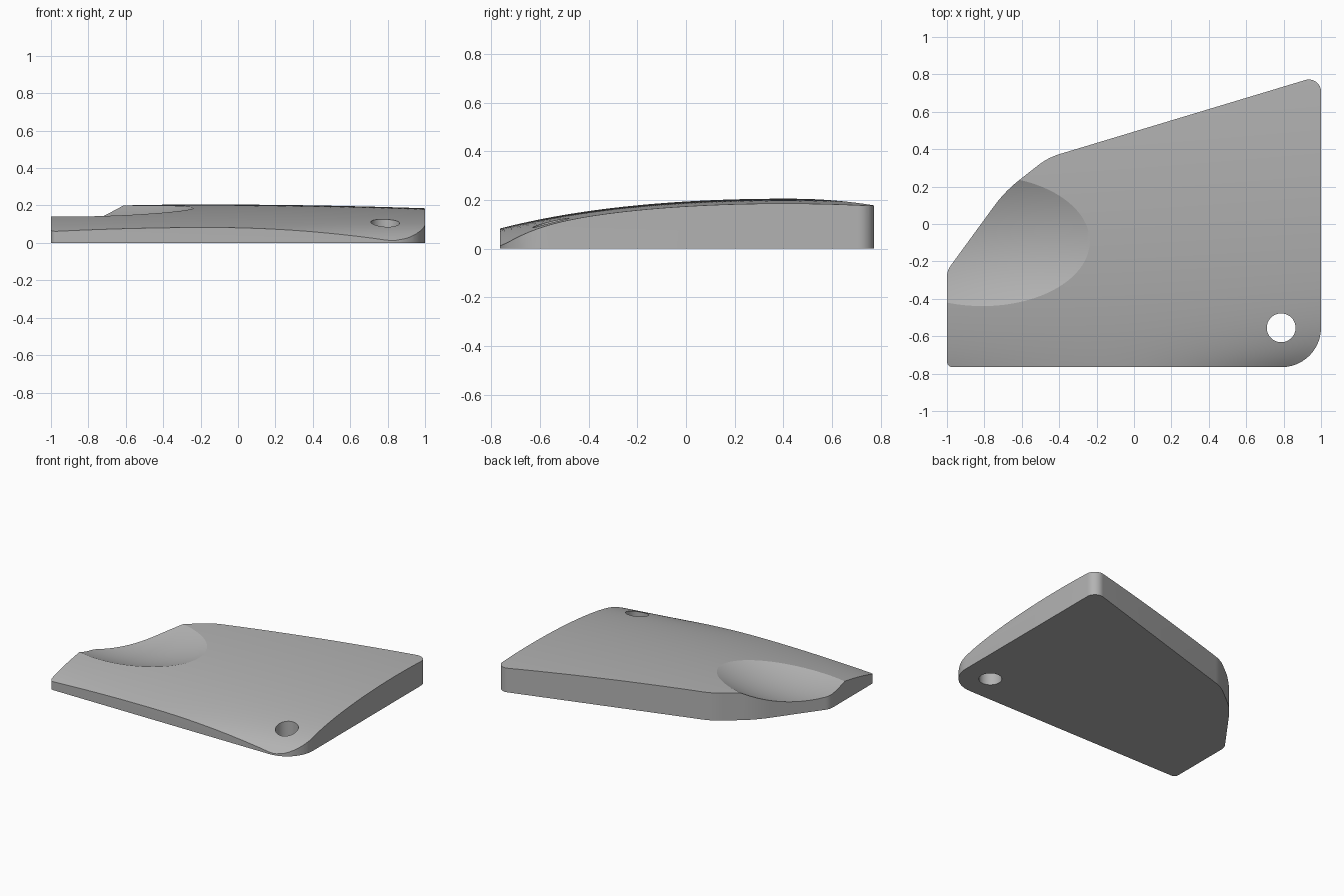
import bpy, bmesh, math
from mathutils import Vector, Matrix

old = bpy.data.objects.get("Cube")
if old:
    bpy.data.objects.remove(old, do_unlink=True)


def make_object(name, bm):
    bmesh.ops.recalc_face_normals(bm, faces=bm.faces)
    mesh = bpy.data.meshes.new(name)
    bm.to_mesh(mesh)
    bm.free()
    obj = bpy.data.objects.new(name, mesh)
    bpy.context.collection.objects.link(obj)
    return obj


def rounded_outline(corners, steps=12):
    """Replace each (x, y, radius) corner by a tangent arc."""
    points = []
    for i, (x, y, r) in enumerate(corners):
        p = Vector((x, y))
        a = (Vector(corners[i - 1][:2]) - p).normalized()
        b = (Vector(corners[(i + 1) % len(corners)][:2]) - p).normalized()
        half = a.angle(b) / 2
        centre = p + (a + b).normalized() * r / math.sin(half)
        start = p + a * r / math.tan(half) - centre
        turn = math.pi - 2 * half
        for k in range(steps + 1):
            points.append(centre + Matrix.Rotation(turn * k / steps, 2) @ start)
    return points


def top_height(x, y):
    """Gently domed top that falls away towards the front and the front left."""
    d, t = y - 0.4, (x + 0.15) / 1.15
    edge = (0.08 if t > 0 else 0.02) * math.exp(-(y + 0.765) / 0.1)
    return max(0.205 - 0.07 * d**2 - 0.015 * d**4 - (0.02 + edge) * t * t, 0.004)


def bowl_height(x, y):
    return 0.085 + 0.265 * (x + 0.85)**2 + 0.67 * (y + 0.15)**2


def surface_cutter(name, height, x0, x1, y0, y1, cells):
    """Block whose underside follows a height function."""
    bm = bmesh.new()
    bmesh.ops.create_grid(bm, x_segments=cells, y_segments=cells, size=1)
    for v in bm.verts:
        v.co.x = x0 + (x1 - x0) * (v.co.x + 1) / 2
        v.co.y = y0 + (y1 - y0) * (v.co.y + 1) / 2
        v.co.z = height(v.co.x, v.co.y)
    extruded = bmesh.ops.extrude_face_region(bm, geom=bm.faces[:], use_keep_orig=True)
    for item in extruded["geom"]:
        if isinstance(item, bmesh.types.BMVert):
            item.co.z = 0.8
    return make_object(name, bm)


# Plate: rounded outline, counter-clockwise from the front right corner
outline = rounded_outline([
    (-1, -0.765, 0.03), (1, -0.765, 0.21), (1, 0.795, 0.065),
    (-0.46, 0.355, 0.35), (-0.69, 0.175, 0.7), (-1, -0.25, 0.1)])
bm = bmesh.new()
base = bm.faces.new([bm.verts.new((p.x, p.y, 0)) for p in outline])
walls = bmesh.ops.extrude_face_region(bm, geom=[base], use_keep_orig=True)
bmesh.ops.translate(bm, vec=(0, 0, 0.3),
                    verts=[v for v in walls["geom"] if isinstance(v, bmesh.types.BMVert)])
plate = make_object("plate", bm)

# Cutters: domed top, scooped bowl, round hole
bm = bmesh.new()
bmesh.ops.create_cone(bm, cap_ends=True, segments=48, radius1=0.077, radius2=0.077,
                      depth=1, matrix=Matrix.Translation((0.787, -0.555, 0)))
cutters = [
    surface_cutter("top_cutter", top_height, -1.1, 1.1, -0.9, 0.9, 56),
    surface_cutter("bowl_cutter", bowl_height, -1.13, -0.1, -0.62, 0.52, 48),
    make_object("hole_cutter", bm)]

bpy.ops.object.select_all(action='DESELECT')
bpy.context.view_layer.objects.active = plate
plate.select_set(True)
for cutter in cutters:
    cutter.hide_render = True
    mod = plate.modifiers.new(cutter.name, 'BOOLEAN')
    mod.operation, mod.solver, mod.object = 'DIFFERENCE', 'EXACT', cutter
    bpy.ops.object.modifier_apply(modifier=mod.name)
    bpy.data.objects.remove(cutter, do_unlink=True)

# Colour and shading
grey = bpy.data.materials.new("plain_grey")
grey.use_nodes = True
colour = (0.45, 0.45, 0.45, 1)
grey.diffuse_color = colour
grey.node_tree.nodes["Principled BSDF"].inputs["Base Color"].default_value = colour
plate.data.materials.clear()
plate.data.materials.append(grey)
for face in plate.data.polygons:
    face.material_index = 0
bpy.ops.object.shade_smooth_by_angle(angle=math.radians(18))
